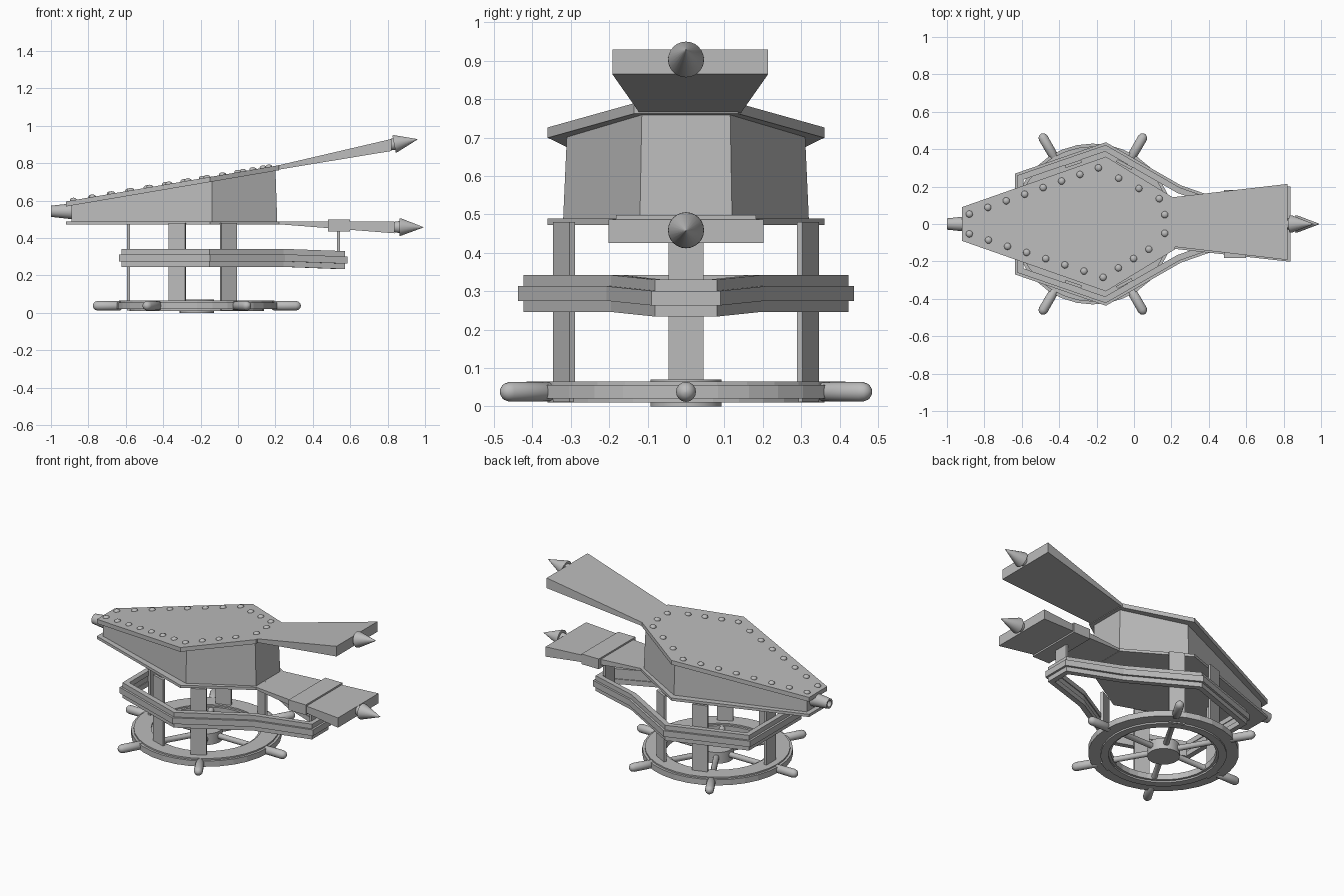
import bpy, bmesh, math
from mathutils import Vector, Matrix

cube = bpy.data.objects.get("Cube")
if cube:
    bpy.data.objects.remove(cube)

grey = bpy.data.materials.new("plain_grey")
grey.use_nodes = True
COLOUR = (0.5, 0.5, 0.5, 1)
grey.diffuse_color = COLOUR
grey.node_tree.nodes["Principled BSDF"].inputs["Base Color"].default_value = COLOUR


def finish(name, bm, smooth=False):
    bmesh.ops.recalc_face_normals(bm, faces=bm.faces)
    me = bpy.data.meshes.new(name)
    bm.to_mesh(me)
    bm.free()
    me.materials.append(grey)
    ob = bpy.data.objects.new(name, me)
    bpy.context.collection.objects.link(ob)
    if smooth:
        bpy.ops.object.select_all(action='DESELECT')
        ob.select_set(True)
        bpy.context.view_layer.objects.active = ob
        bpy.ops.object.shade_smooth_by_angle(angle=math.radians(40))
    return ob


def rings_mesh(name, rings, closed=False, smooth=False):
    """Skin a series of equal rings; cap the ends, or join last to first."""
    bm = bmesh.new()
    vs = [[bm.verts.new(p) for p in r] for r in rings]
    pairs = list(zip(vs, vs[1:])) + ([(vs[-1], vs[0])] if closed else [])
    n = len(vs[0])
    for a, b in pairs:
        for i in range(n):
            j = (i + 1) % n
            bm.faces.new((a[i], a[j], b[j], b[i]))
    if not closed:
        bm.faces.new(vs[0])
        bm.faces.new(vs[-1])
    return finish(name, bm, smooth)


def outline(half):
    """Mirror a half outline across the y = 0 line."""
    return half + [(x, -y) for x, y in reversed(half)]


def prism(name, half, low, high, high_half=None):
    """Board between two height functions of x."""
    top = outline(high_half or half)
    return rings_mesh(name, [[(x, y, low(x)) for x, y in outline(half)],
                             [(x, y, high(x)) for x, y in top]])


def box(name, size, loc, turn=0):
    bm = bmesh.new()
    m = Matrix.Translation(loc) @ Matrix.Rotation(turn, 4, 'Z') @ Matrix.Diagonal((*size, 1))
    bmesh.ops.create_cube(bm, size=1, matrix=m)
    return finish(name, bm)


def lathe(name, profile, origin, axis, n=24, closed=False, smooth=True):
    """Revolve (distance, radius) pairs round an axis."""
    q = Vector((0, 0, 1)).rotation_difference(Vector(axis))
    rings = []
    for d, r in profile:
        rings.append([Vector(origin) + q @ Vector((r * math.cos(t), r * math.sin(t), d))
                      for t in (math.tau * i / n for i in range(n))])
    return rings_mesh(name, rings, closed, smooth)


def inset(pts, d):
    """Move every edge of a closed outline inward by d."""
    out, n = [], len(pts)
    cx = sum(p[0] for p in pts) / n
    for i in range(n):
        p0, p, p1 = (Vector(pts[k % n][:2]) for k in (i - 1, i, i + 1))
        a, b = (p - p0).normalized(), (p1 - p).normalized()
        na, nb = Vector((a.y, -a.x)), Vector((b.y, -b.x))
        if na.dot(Vector((cx, 0)) - p) < 0 and nb.dot(Vector((cx, 0)) - p) < 0:
            na, nb = -na, -nb
        m = (na + nb).normalized()
        q = p + m * d / max(m.dot(na), 0.3)
        out.append((q.x, q.y, pts[i][2]))
    return out


def slope(x):
    return 0.752 + 0.17 * x


# Bellows boards and the chamber between them
board = [(-0.92, 0.09), (-0.15, 0.36), (0.22, 0.135)]
chamber = [(-0.89, 0.07), (-0.14, 0.32), (0.21, 0.12)]
chamber_top = [(-0.89, 0.07), (-0.14, 0.31), (0.2, 0.115)]
prism("top_board", board, lambda x: slope(x) - 0.027, slope)
prism("bottom_board", board, lambda x: 0.472, lambda x: 0.489)
prism("bellows_chamber", chamber, lambda x: 0.485, lambda x: slope(x) - 0.02, chamber_top)

# Flared handles
top_handle = prism("top_handle", [(0.19, 0.13), (0.82, 0.203)],
                   lambda x: 0.763 + 0.165 * (x - 0.2), lambda x: 0.785 + 0.233 * (x - 0.2))
top_handle.location.y = 0.011
prism("bottom_handle", [(0.19, 0.13), (0.837, 0.202)],
      lambda x: 0.475 - 0.078 * (x - 0.2), lambda x: 0.489 - 0.003 * (x - 0.2))
box("handle_collar", (0.12, 0.365, 0.064), (0.54, 0, 0.466))

# Pointed finials and the hollow nozzle
finial = [(-0.02, 0.024), (0.03, 0.032), (0.03, 0.047), (0.04, 0.046), (0.158, 0.001)]
lathe("top_finial", finial, (0.805, 0, 0.897), (1, 0, 0.2))
lathe("bottom_finial", finial, (0.833, 0, 0.459), (1, 0, -0.01))
lathe("nozzle", [(0, 0.043), (0.12, 0.03), (0.12, 0.02), (0.02, 0.02)],
      (-0.88, 0, 0.543), (-1, 0, 0))

# Domed studs round the top board
spots = []
for s, mid, last in ((1, (-0.19, 0.30), (0.135, 0.135)), (-1, (-0.165, 0.285), (0.08, 0.135))):
    start = Vector((-0.88, 0.053))
    run = [start.lerp(Vector(mid), i / 7) for i in range(8)]
    run += [Vector(mid).lerp(Vector(last), i / 3) for i in (1, 2, 3)] + [Vector((0.165, 0.05))]
    spots += [(p.x, s * p.y) for p in run]
bm = bmesh.new()
for x, y in spots:
    m = Matrix.Translation((x, y, slope(x))) @ Matrix.Diagonal((1, 1, 0.7, 1))
    bmesh.ops.create_uvsphere(bm, u_segments=12, v_segments=8, radius=0.019, matrix=m)
finish("studs", bm, True)

# Closed guard rail: two strips with a proud band between
half = [(-0.635, 0.27, 0), (-0.15, 0.437, 0), (0.25, 0.207, 0), (0.585, 0.09, -0.012)]
rail = half + [(x, -y, z) for x, y, z in reversed(half)]


def rail_strip(name, d_out, d_in, low, high):
    o, i = inset(rail, d_out), inset(rail, d_in)
    rings = [[(x, y, z + h) for x, y, z in r]
             for r, h in ((o, low), (o, high), (i, high), (i, low))]
    rings_mesh(name, rings, closed=True)


rail_strip("rail_lower_strip", 0.013, 0.045, 0.246, 0.277)
rail_strip("rail_band", 0, 0.04, 0.275, 0.313)
rail_strip("rail_upper_strip", 0.013, 0.045, 0.311, 0.342)

# Plank legs standing on the wheel, and a short strut under the handle
WX = -0.22
for k, deg in enumerate((180, 108, 62, -108, -62)):
    a = math.radians(deg)
    r = 0.365 if deg == 180 else 0.338 if abs(deg) > 90 else 0.36
    box(f"leg_{k + 1}", (0.016, 0.092, 0.468),
        (WX + r * math.cos(a), r * math.sin(a), 0.246), a)
box("handle_strut", (0.016, 0.092, 0.2), (0.537, 0, 0.345))

# Wheel rim with raised flanges
for name, r_in, r_out, low, high in (("wheel_rim", 0.3, 0.43, 0.02, 0.056),
                                     ("rim_top_flange", 0.315, 0.415, 0.05, 0.065),
                                     ("rim_bottom_flange", 0.315, 0.36, 0.01, 0.03)):
    lathe(name, [(low, r_in), (high, r_in), (high, r_out), (low, r_out)],
          (WX, 0, 0), (0, 0, 1), 32, True, False)

# Hub and six spokes ending in rounded grips
lathe("hub", [(0, 0.093), (0.07, 0.093)], (WX, 0, 0), (0, 0, 1))
for k in range(6):
    a = math.radians(60 * k)
    lathe(f"spoke_{k + 1}", [(0.05, 0.017), (0.4, 0.017), (0.41, 0.025), (0.53, 0.026),
                             (0.545, 0.021), (0.553, 0.012), (0.556, 0.002)],
          (WX, 0, 0.038), (math.cos(a), math.sin(a), 0), 16)
